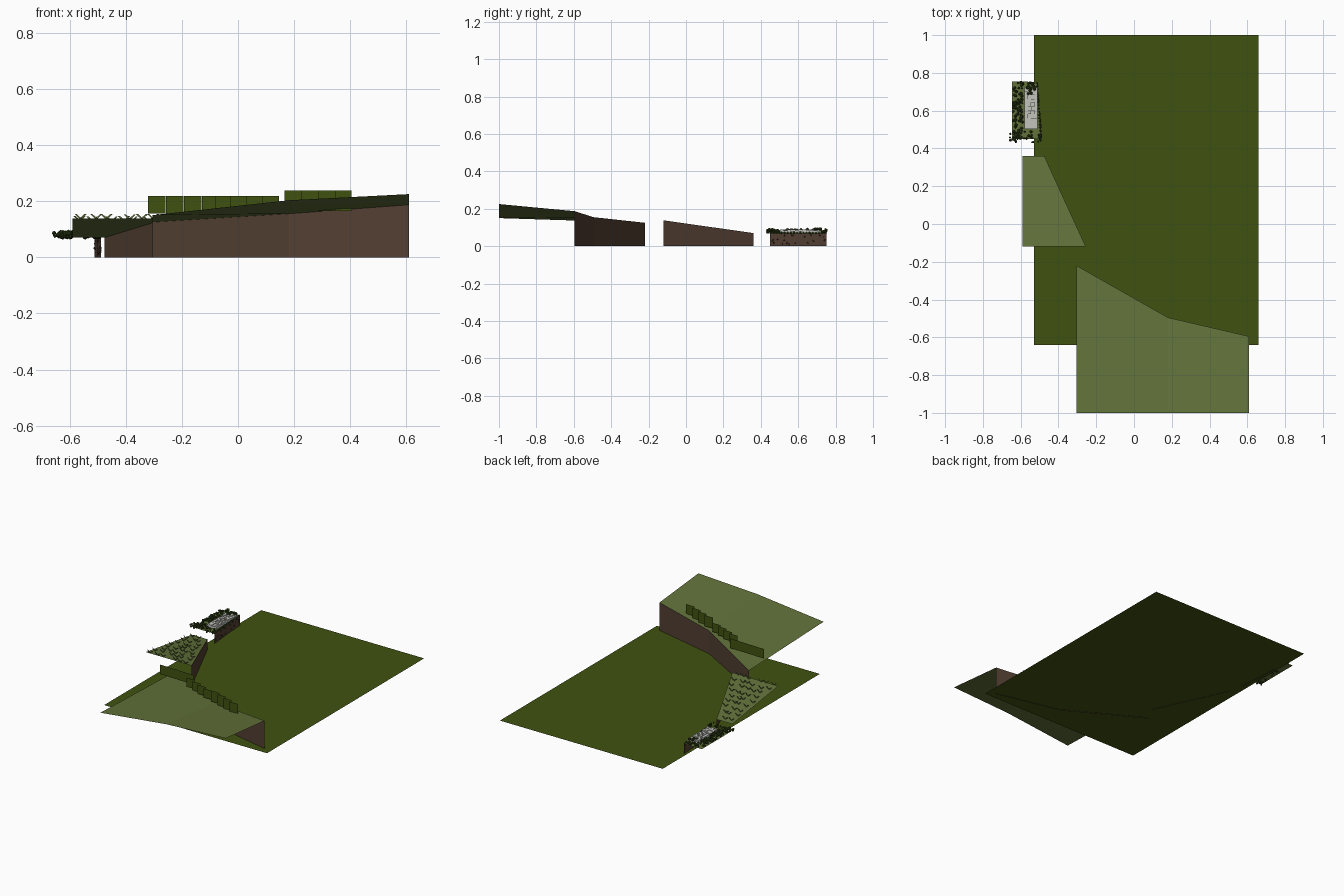
import bpy, bmesh, math, random
from mathutils import Vector, Matrix

if "Cube" in bpy.data.objects:
    bpy.data.objects.remove(bpy.data.objects["Cube"])

random.seed(4)


def mat(name, rgb):
    m = bpy.data.materials.new(name)
    m.diffuse_color = (*[(c / 255 / 12.92) if c < 11 else ((c / 255 + .055) / 1.055) ** 2.4 for c in rgb], 1)
    m.use_nodes = True
    m.node_tree.nodes["Principled BSDF"].inputs["Base Color"].default_value = m.diffuse_color
    return m


GRASS = mat("meadow green", (64, 82, 17))
HILL = mat("hill green", (98, 114, 58))
EARTH = mat("earth brown", (82, 63, 50))
LEAF = mat("dark foliage", (48, 66, 22))
STONE = mat("pale stone", (195, 195, 190))
ROCK = mat("dark rock", (62, 48, 38))


def finish(bm, name, material):
    me = bpy.data.meshes.new(name)
    bm.to_mesh(me)
    bm.free()
    me.materials.append(material)
    ob = bpy.data.objects.new(name, me)
    bpy.context.collection.objects.link(ob)
    return ob


def sheet(name, polys, material):
    bm = bmesh.new()
    for p in polys:
        bm.faces.new([bm.verts.new(c) for c in p])
    bmesh.ops.remove_doubles(bm, verts=bm.verts, dist=1e-5)
    return finish(bm, name, material)


def cliff(name, path, material):
    # vertical wall hanging from a path of top points down to the floor
    sheet(name, [[a, b, (b[0], b[1], 0), (a[0], a[1], 0)] for a, b in zip(path, path[1:])], material)


def blobs(name, places, material):
    bm = bmesh.new()
    for (x, y, z), r in places:
        m = Matrix.Translation((x, y, z)) @ Matrix.Rotation(random.uniform(0, 6), 4, 'Z')
        bmesh.ops.create_icosphere(bm, subdivisions=1, radius=r, matrix=m)
    return finish(bm, name, material)


# Flat meadow
G = .003
sheet("meadow", [[(-.53, -.64, G), (.66, -.64, G), (.66, 1, G), (-.53, 1, G)]], GRASS)

# Large sloping hill with its cliff on the meadow side
back = [(-.305, -.22, .125), (.18, -.495, .155), (.61, -.595, .187)]
front = [(-.305, -1, .15), (.18, -1, .203), (.61, -1, .225)]
sheet("large_hill_top", [[front[i], front[i + 1], back[i + 1], back[i]] for i in range(2)], HILL)
cliff("large_hill_cliff", back, EARTH)

# Small sloping hill with its cliff
sheet("small_hill_top", [[(-.59, -.12, .138), (-.255, -.12, .138), (-.475, .36, .07), (-.59, .36, .07)]], HILL)
cliff("small_hill_cliff", [(-.255, -.12, .138), (-.475, .36, .07)], EARTH)

# Upright hedge panels in three rows: start x, step, width, start y, y step, bottom, top
panels = []
for x0, dx, w, y0, dy, z0, z1 in [(.165, .06, .06, -.515, -.0217, .165, .237),
                                  (-.082, .056, .06, -.42, -.0217, .16, .219),
                                  (-.32, .064, .0625, -.358, -.002, .156, .219)]:
    for i in range(4):
        x, y = x0 + i * dx, y0 + i * dy
        panels.append([(x, y, z0), (x + w, y, z0), (x + w, y, z1), (x, y, z1)])
sheet("hedge_panels", panels, GRASS)

# Grass tufts: pairs of leaning blades on the small hill
tufts = []
for row in range(9):
    y = -.112 + row * .055
    xr = -.255 - (y + .12) * .458
    n = max(2, round((xr + .59) / .055))
    for i in range(n):
        x = -.575 + (xr + .555) * (i + random.uniform(.1, .9)) / n
        yy = y + random.uniform(-.006, .012)
        z = .138 - (yy + .12) * .1417
        for s in (-1, 1):
            tufts.append([(x - .004, yy, z), (x + .004, yy, z),
                          (x + s * .018 + .004, yy, z + .017), (x + s * .018 - .004, yy, z + .017)])
sheet("grass_tufts", tufts, HILL)

# Raised garden terrace with an earth bank
edge = [(-.488, .45, .068), (-.502, .6, .068), (-.512, .752, .068)]
sheet("terrace_top", [[(-.645, .45, .07), edge[0], edge[1], (-.645, .6, .07)],
                      [(-.645, .6, .07), edge[1], edge[2], (-.645, .755, .07)]], HILL)
cliff("terrace_bank", edge, EARTH)
rocks = []
for i in range(25):
    t = random.random()
    rocks.append(((-.489 - .022 * t, .455 + .29 * t, random.uniform(.01, .06)), .004))
blobs("bank_rocks", rocks, ROCK)

# Pale paved bed with loose stones
bm = bmesh.new()
for i in range(4):
    for j in range(11):
        h = random.uniform(.008, .02)
        m = Matrix.Translation((-.571 + i * .0175, .512 + j * .02, .07 + h / 2)) @ Matrix.Diagonal((.0175, .02, h, 1))
        bmesh.ops.create_cube(bm, size=1, matrix=m)
finish(bm, "stone_bed", STONE)

# Bushes around the bed and hanging over the terrace front
bushes = []
for i in range(75):
    bushes.append(((random.uniform(-.64, -.59), random.uniform(.455, .75), random.uniform(.072, .09)),
                   random.uniform(.005, .01)))
for i in range(32):
    bushes.append(((random.uniform(-.66, -.492), random.uniform(.432, .49), random.uniform(.07, .09)),
                   random.uniform(.005, .009)))
for i in range(16):
    bushes.append(((random.uniform(-.6, -.52), random.uniform(.72, .748), .078), .008))
for i in range(8):
    bushes.append(((random.uniform(-.56, -.525), random.uniform(.69, .72), .092), .009))
for i in range(18):
    t = i / 17
    bushes.append(((-.493 - .02 * t, .46 + .285 * t, .071), random.uniform(.005, .008)))
blobs("terrace_bushes", bushes, LEAF)
